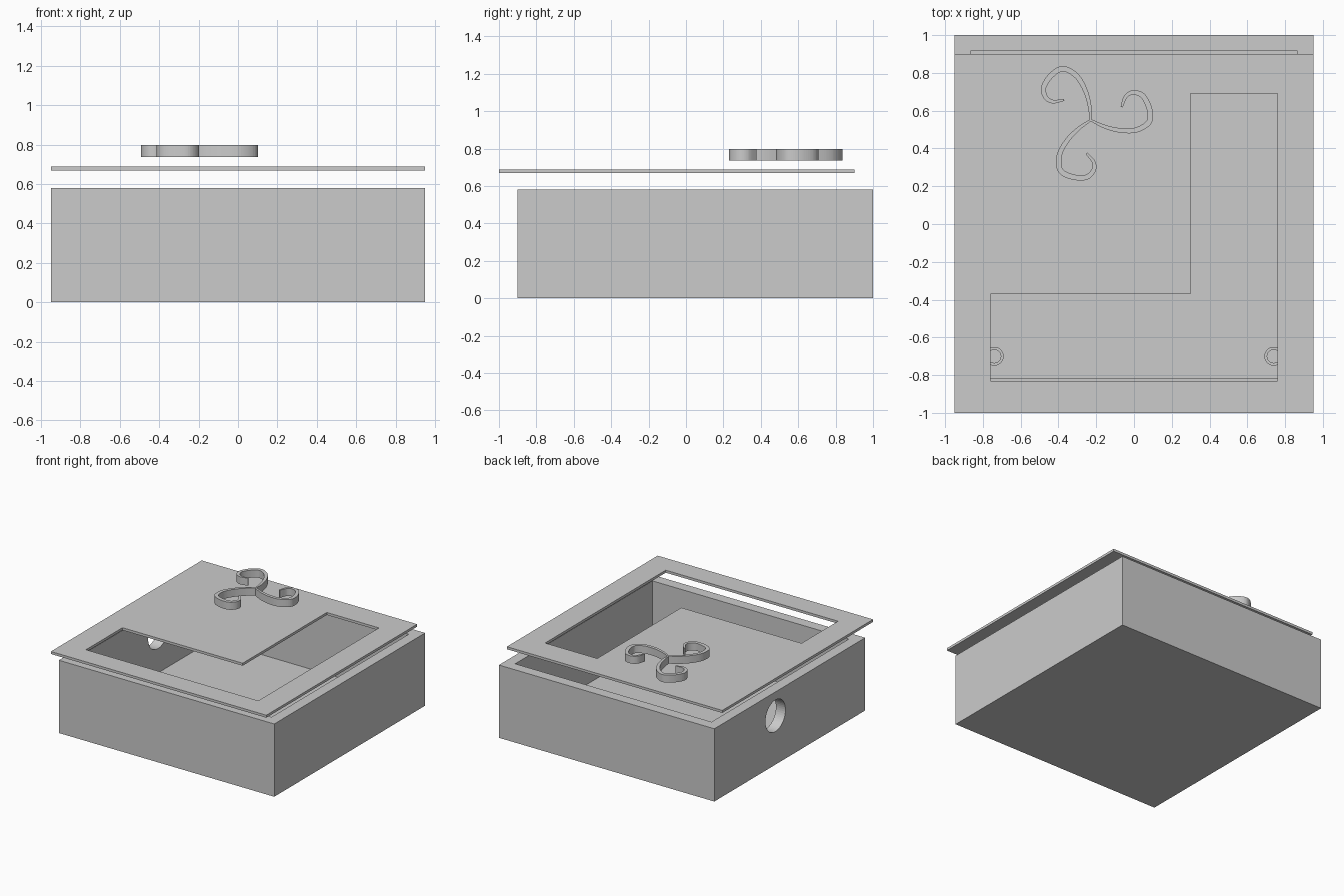
import bpy, bmesh, math
from mathutils import Vector, Matrix

if "Cube" in bpy.data.objects:
    bpy.data.objects.remove(bpy.data.objects["Cube"])

grey = bpy.data.materials.new("light_grey")
grey.diffuse_color = (0.6, 0.6, 0.6, 1)
grey.use_nodes = True
grey.node_tree.nodes["Principled BSDF"].inputs["Base Color"].default_value = grey.diffuse_color


def add_object(name, bm):
    bmesh.ops.recalc_face_normals(bm, faces=bm.faces)
    me = bpy.data.meshes.new(name)
    bm.to_mesh(me)
    bm.free()
    me.materials.append(grey)
    ob = bpy.data.objects.new(name, me)
    bpy.context.collection.objects.link(ob)
    return ob


def block(name, lo, hi):
    bm = bmesh.new()
    bmesh.ops.create_cube(bm, size=1)
    lo, hi = Vector(lo), Vector(hi)
    for v in bm.verts:
        v.co = Vector([(a + b) / 2 + c * (b - a) for a, b, c in zip(lo, hi, v.co)])
    return add_object(name, bm)


def cylinder(name, centre, r, depth, axis='Z', sides=48):
    bm = bmesh.new()
    bmesh.ops.create_cone(bm, cap_ends=True, segments=sides, radius1=r, radius2=r, depth=depth)
    rot = Matrix.Rotation(math.pi / 2, 4, 'Y') if axis == 'X' else Matrix()
    bm.transform(Matrix.Translation(centre) @ rot)
    return add_object(name, bm)


def cut(ob, cutter):
    # subtract the cutter, then remove it
    m = ob.modifiers.new("cut", 'BOOLEAN')
    m.operation = 'DIFFERENCE'
    m.solver = 'EXACT'
    m.object = cutter
    bpy.context.view_layer.objects.active = ob
    bpy.ops.object.modifier_apply(modifier=m.name)
    bpy.data.objects.remove(cutter)


# open box with a round hole in the left wall
FLOOR = 0.07
box = block("box", (-0.95, -0.9, 0), (0.95, 1.0, 0.58))
cut(box, block("cavity_cutter", (-0.866, -0.815, FLOOR), (0.866, 0.915, 0.8)))
cut(box, cylinder("hole_cutter", (-0.91, 0.23, 0.39), 0.126, 0.3, 'X'))

# hollow standoffs on the box floor
for x in (-0.74, 0.74):
    for y in (-0.7, 0.8):
        post = cylinder("standoff", (x, y, 0.125), 0.05, 0.15, sides=32)
        cut(post, cylinder("bore_cutter", (x, y, 0.175), 0.035, 0.2, sides=32))

# floating lid with an L-shaped opening, built from plan cells
xs, ys = (-0.95, -0.76, 0.3, 0.76, 0.95), (-1.0, -0.83, -0.37, 0.69, 0.9)
opening = {(1, 1), (2, 1), (2, 2)}
bm = bmesh.new()
grid = [[bm.verts.new((x, y, 0.668)) for y in ys] for x in xs]
for i in range(4):
    for j in range(4):
        if (i, j) not in opening:
            bm.faces.new((grid[i][j], grid[i + 1][j], grid[i + 1][j + 1], grid[i][j + 1]))
ext = bmesh.ops.extrude_face_region(bm, geom=bm.faces[:], use_keep_orig=True)
for v in ext["geom"]:
    if isinstance(v, bmesh.types.BMVert):
        v.co.z += 0.02
add_object("lid", bm)

# three-armed scroll ornament: one tapered ribbon, repeated by rotation
CX, CY, Z0, Z1 = -0.229, 0.55, 0.737, 0.797
arm = [Vector((x - CX, y - CY)) for x, y in (
    (-0.229, 0.55), (-0.236, 0.63), (-0.26, 0.712), (-0.305, 0.785), (-0.375, 0.822),
    (-0.435, 0.79), (-0.478, 0.725), (-0.468, 0.672), (-0.43, 0.648), (-0.37, 0.657))]


def smooth_path(p, n=8):
    # Catmull-Rom samples through the points
    q = [2 * p[0] - p[1]] + p + [2 * p[-1] - p[-2]]
    out = []
    for k in range(1, len(q) - 2):
        a, b, c, d = q[k - 1:k + 3]
        for s in range(n):
            t = s / n
            out.append(0.5 * (2 * b + (c - a) * t + (2 * a - 5 * b + 4 * c - d) * t * t
                              + (3 * b - a - 3 * c + d) * t ** 3))
    return out + [p[-1]]


path = smooth_path(arm)
for turn in range(3):
    bm = bmesh.new()
    rings = []
    for k, p in enumerate(path):
        t = k / (len(path) - 1)
        tan = (path[min(k + 1, len(path) - 1)] - path[max(k - 1, 0)]).normalized()
        w = 0.005 + 0.0095 * math.sin(math.pi * t) ** 0.7
        nrm = Vector((-tan.y, tan.x)) * w
        a, b = p + nrm, p - nrm
        rings.append([bm.verts.new((v.x, v.y, z)) for v, z in ((a, Z0), (b, Z0), (b, Z1), (a, Z1))])
    for r, s in zip(rings, rings[1:]):
        for e in range(4):
            f = (e + 1) % 4
            bm.faces.new((r[e], r[f], s[f], s[e]))
    bm.faces.new(rings[0])
    bm.faces.new(rings[-1])
    bm.transform(Matrix.Translation((CX, CY, 0)) @ Matrix.Rotation(turn * math.tau / 3, 4, 'Z'))
    add_object("scroll_arm", bm)
